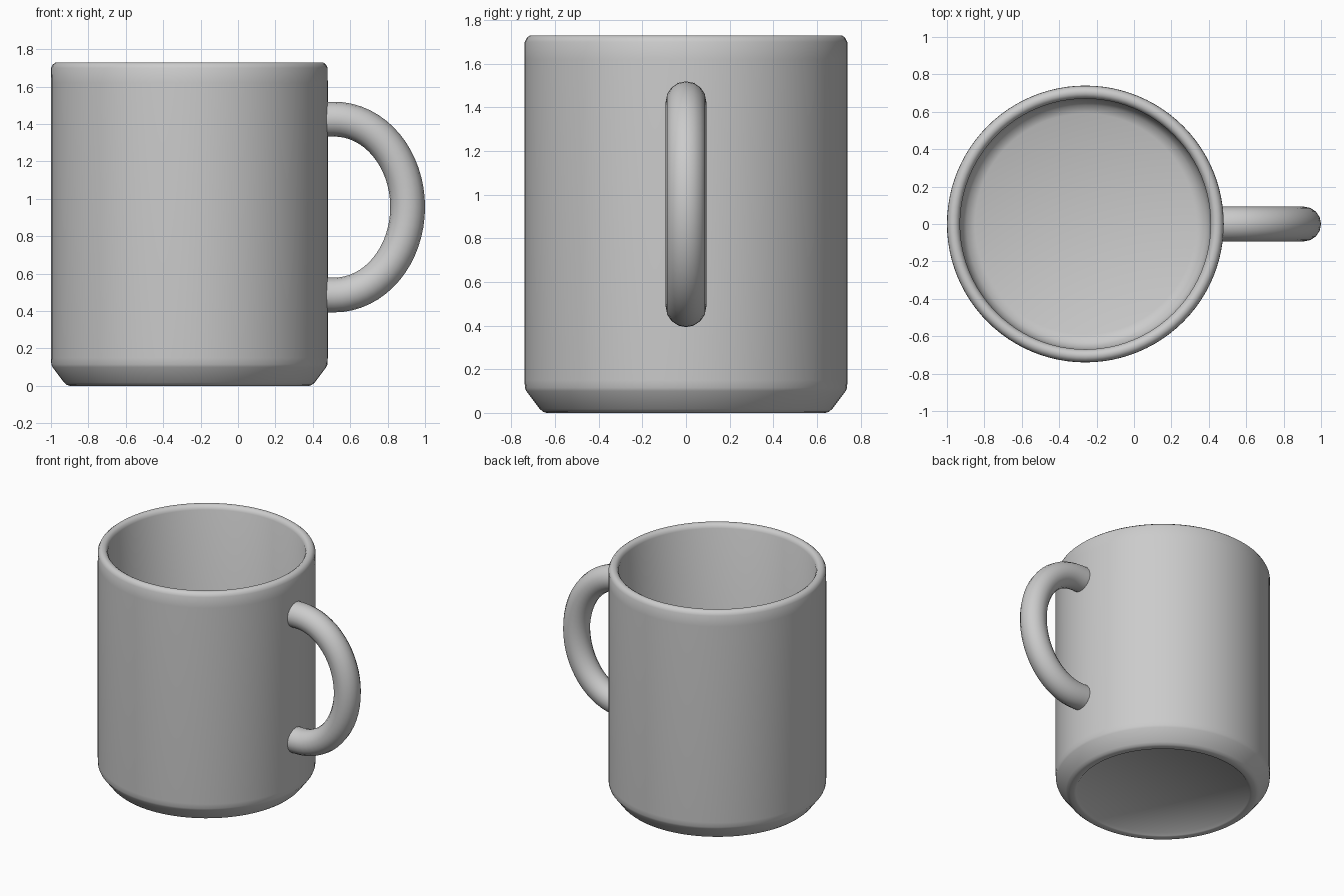
import bpy, bmesh, math

if "Cube" in bpy.data.objects:
    bpy.data.objects.remove(bpy.data.objects["Cube"])

CX = -0.26      # mug axis


def finish(obj, angle):
    bpy.ops.object.select_all(action='DESELECT')
    obj.select_set(True)
    bpy.context.view_layer.objects.active = obj
    bpy.ops.object.shade_smooth_by_angle(angle=math.radians(angle))


def lathe(name, profile, sides):
    bm = bmesh.new()
    rings = []
    for r, z in profile:
        if r == 0:
            rings.append([bm.verts.new((0, 0, z))] * sides)
        else:
            rings.append([bm.verts.new((r * math.cos(2 * math.pi * i / sides),
                                        r * math.sin(2 * math.pi * i / sides), z))
                          for i in range(sides)])
    for a, b in zip(rings, rings[1:]):
        for i in range(sides):
            j = (i + 1) % sides
            quad = list(dict.fromkeys((a[i], a[j], b[j], b[i])))
            bm.faces.new(quad)
    bmesh.ops.recalc_face_normals(bm, faces=bm.faces)
    mesh = bpy.data.meshes.new(name)
    bm.to_mesh(mesh)
    bm.free()
    obj = bpy.data.objects.new(name, mesh)
    bpy.context.collection.objects.link(obj)
    return obj


# Mug body: underside recess, foot, chamfer, wall, rounded rim, inside, floor
body = lathe("mug_body", [
    (0, 0.02), (0.585, 0.02), (0.60, 0.003), (0.615, 0), (0.64, 0), (0.655, 0.005), (0.67, 0.018),
    (0.732, 0.10), (0.738, 0.115), (0.74, 0.15), (0.74, 1.62), (0.739, 1.70),
    (0.73, 1.718), (0.715, 1.73), (0.695, 1.73), (0.68, 1.72), (0.67, 1.70),
    (0.67, 0.20), (0.66, 0.15), (0.635, 0.11), (0.59, 0.09), (0, 0.09)], 96)
body.location.x = CX
finish(body, 50)

# Handle: half-ellipse sweep with short straight ends set into the wall
path = [(0.45, 1.426)]
for i in range(33):
    t = math.pi / 2 - math.pi * i / 32
    path.append((0.515 + 0.392 * math.cos(t), 0.956 + 0.47 * math.sin(t)))
path.append((0.45, 0.486))

curve = bpy.data.curves.new("handle", 'CURVE')
curve.dimensions = '3D'
curve.bevel_depth = 0.093
curve.bevel_resolution = 6
curve.use_fill_caps = True
spline = curve.splines.new('POLY')
spline.points.add(len(path) - 1)
for p, (x, z) in zip(spline.points, path):
    p.co = (x, 0, z, 1)
handle = bpy.data.objects.new("handle", curve)
bpy.context.collection.objects.link(handle)
bpy.ops.object.select_all(action='DESELECT')
handle.select_set(True)
bpy.context.view_layer.objects.active = handle
bpy.ops.object.convert(target='MESH')
finish(bpy.context.view_layer.objects.active, 50)
